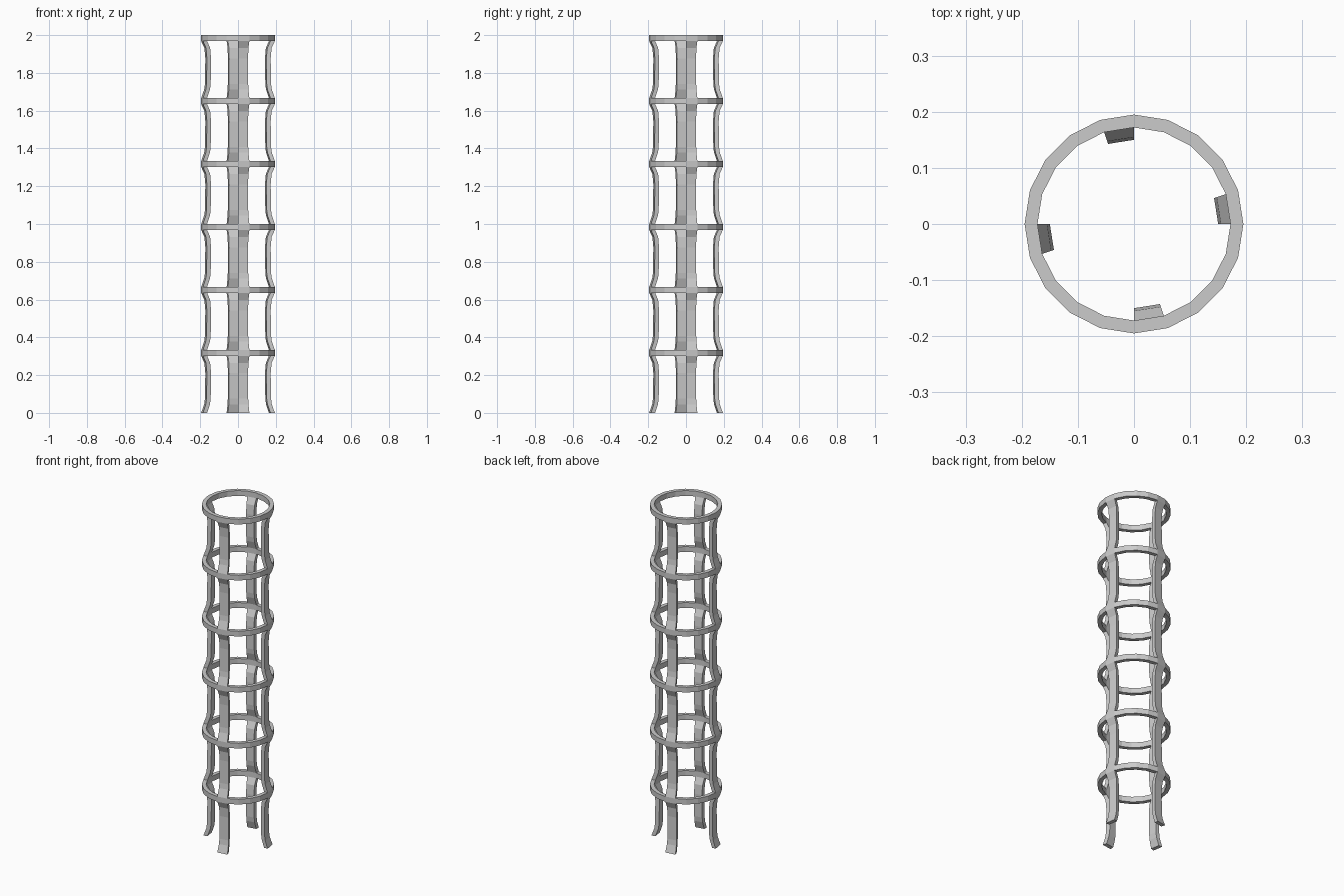
import bpy, bmesh, math

if "Cube" in bpy.data.objects:
    bpy.data.objects.remove(bpy.data.objects["Cube"])

SIDES = 20
TIERS = 6
PITCH = 2.0 / TIERS
WALL = 0.023
# (height within one tier, outer radius); the last span is the hoop
PROFILE = [(0, .195), (.045, .179), (.075, .175), (.21, .173), (.265, .178), (.302, .195)]


def point(r, z, k):
    a = math.tau * k / SIDES
    return (r * math.cos(a), r * math.sin(a), z)


def finish(bm, name):
    bmesh.ops.recalc_face_normals(bm, faces=bm.faces)
    me = bpy.data.meshes.new(name)
    bm.to_mesh(me)
    bm.free()
    ob = bpy.data.objects.new(name, me)
    bpy.context.collection.objects.link(ob)


def sweep(name, sections, closed):
    """Join successive four-point sections into a bar, capped unless closed."""
    bm = bmesh.new()
    rows = [[bm.verts.new(p) for p in s] for s in sections]
    n = len(rows)
    for i in range(n if closed else n - 1):
        a, b = rows[i], rows[(i + 1) % n]
        for j in range(4):
            k = (j + 1) % 4
            bm.faces.new((a[j], a[k], b[k], b[j]))
    if not closed:
        bm.faces.new(rows[0])
        bm.faces.new(rows[-1])
    finish(bm, name)


# Hoops at the top of every tier
for t in range(TIERS):
    z1 = PITCH * (t + 1)
    z0 = PITCH * t + PROFILE[-1][0]
    sweep(f"hoop_{t + 1}", [[point(.195, z0, k), point(.195, z1, k),
                             point(.195 - WALL, z1, k), point(.195 - WALL, z0, k)]
                            for k in range(SIDES)], True)

# Four bowed uprights, each one facet wide, between the hoops
for t in range(TIERS):
    for q in range(4):
        k = q * SIDES // 4
        sweep(f"upright_{t + 1}_{q + 1}",
              [[point(r, PITCH * t + z, k), point(r, PITCH * t + z, k + 1),
                point(r - WALL, PITCH * t + z, k + 1), point(r - WALL, PITCH * t + z, k)]
               for z, r in PROFILE], False)
